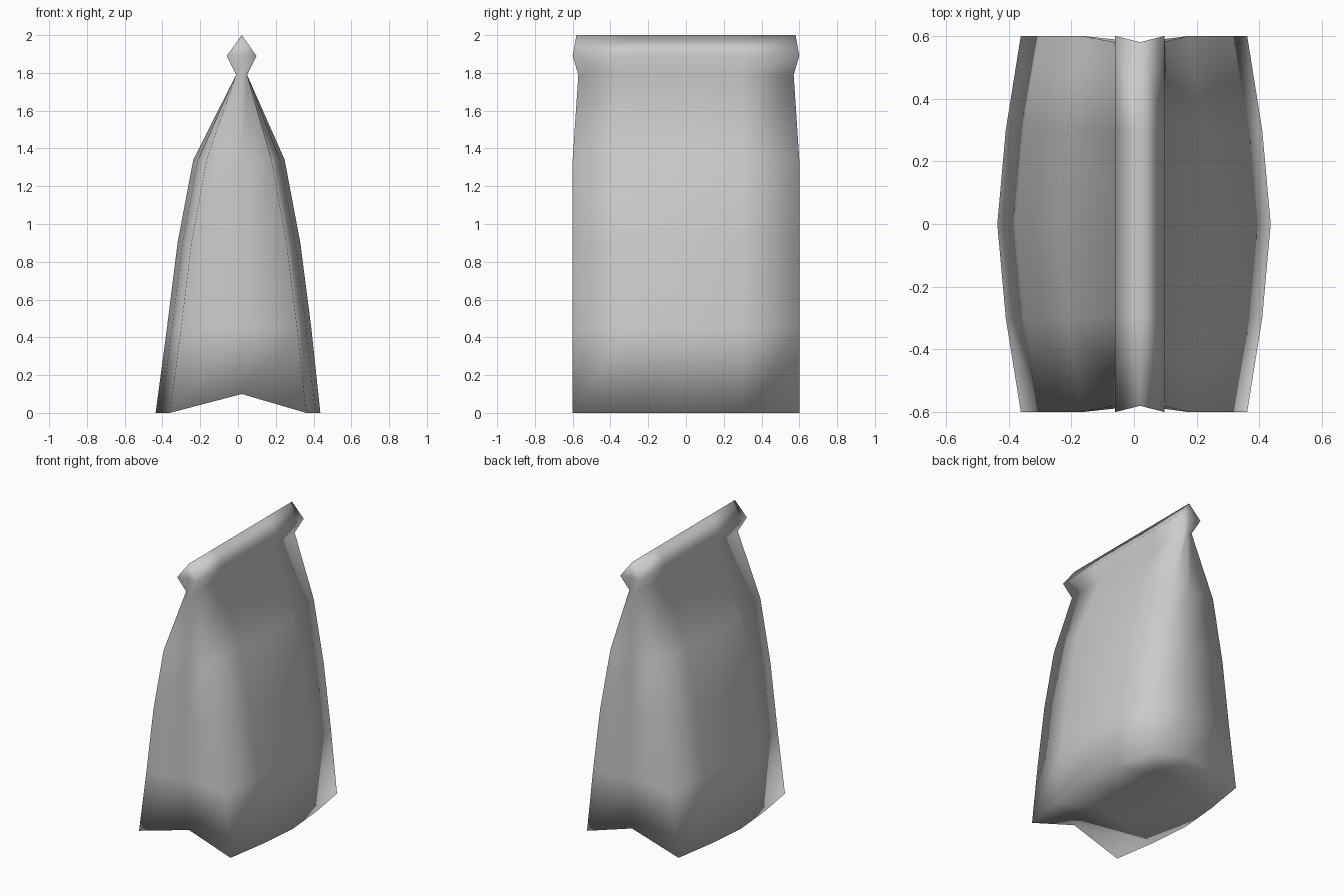
import bpy, bmesh

if "Cube" in bpy.data.objects:
    bpy.data.objects.remove(bpy.data.objects["Cube"])

# Pouch rows: height, left/right wall x at the middle, side bulge, corner y, end-fold y
ROWS = [
    (0.00, -0.436, 0.436, 0.075, 0.60, 0.580),
    (0.45, -0.376, 0.388, 0.075, 0.60, 0.580),
    (0.90, -0.320, 0.330, 0.073, 0.60, 0.580),
    (1.34, -0.237, 0.247, 0.070, 0.60, 0.580),
    (1.79, -0.010, 0.048, 0.000, 0.57, 0.565),
    (1.89, -0.060, 0.098, 0.000, 0.60, 0.580),
    (2.00, 0.020, 0.020, 0.000, 0.58, 0.580),
]
MID_X = 0.02
STEPS = [-1, -0.5, 0, 0.5, 1]
FALL = [1, 0.36, 0, 0.36, 1]   # how far the bulge drops towards the ends

bm = bmesh.new()


def ring(z, left, right, bulge, y, fold_y, fold_z):
    """One closed loop: front fold, right wall, back fold, left wall."""
    pts = [(MID_X, -fold_y, fold_z)]
    pts += [(right - bulge * f, y * s, z) for s, f in zip(STEPS, FALL)]
    pts += [(MID_X, fold_y, fold_z)]
    pts += [(left + bulge * f, -y * s, z) for s, f in zip(STEPS, FALL)]
    return [bm.verts.new(p) for p in pts]


# Walls and rolled top
rings = [ring(*row, fold_z=0.10 if i == 0 else row[0]) for i, row in enumerate(ROWS)]
n = len(rings[0])
for a, b in zip(rings, rings[1:]):
    for i in range(n):
        j = (i + 1) % n
        bm.faces.new((a[i], a[j], b[j], b[i]))

# Folded base with a raised centre crease
base = rings[0]
crease = [base[0]] + [bm.verts.new((MID_X, 0.6 * s, 0.10)) for s in STEPS[1:-1]] + [base[6]]
right, left = base[1:6], base[7:12][::-1]
for side in (right, left):
    for i in range(4):
        bm.faces.new((crease[i], crease[i + 1], side[i + 1], side[i]))

# Close the top seam and tidy normals
bmesh.ops.remove_doubles(bm, verts=bm.verts[:], dist=0.0005)
bmesh.ops.dissolve_degenerate(bm, edges=bm.edges[:], dist=0.0001)
seen = {}
for f in bm.faces[:]:
    key = frozenset(f.verts)
    if key in seen:
        bm.faces.remove(f)
    else:
        seen[key] = f
bmesh.ops.recalc_face_normals(bm, faces=bm.faces[:])

mesh = bpy.data.meshes.new("pouch")
bm.to_mesh(mesh)
bm.free()
for p in mesh.polygons:
    p.use_smooth = True
bpy.context.collection.objects.link(bpy.data.objects.new("pouch", mesh))
